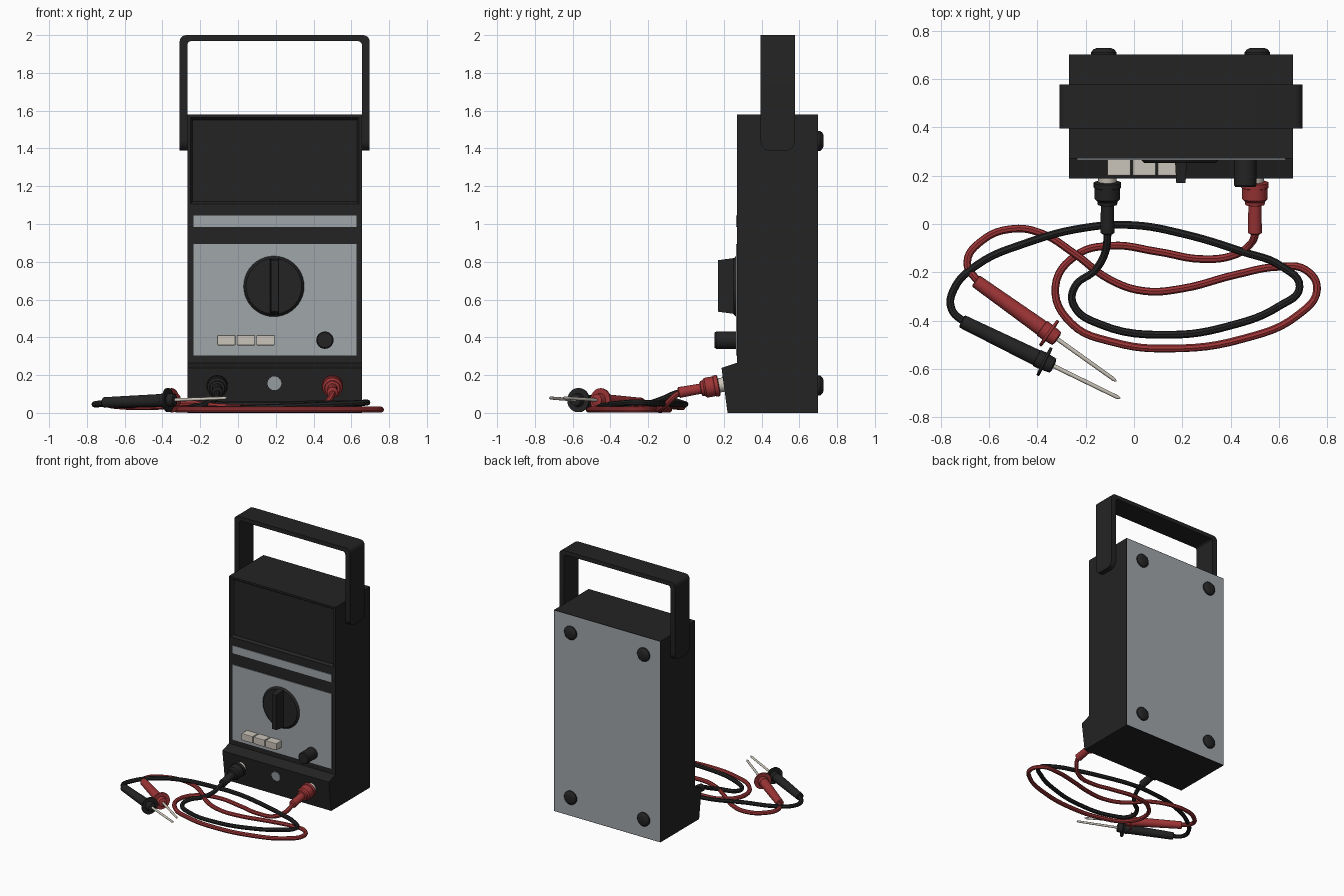
import bpy, bmesh, math
from mathutils import Vector, Matrix

if "Cube" in bpy.data.objects:
    bpy.data.objects.remove(bpy.data.objects["Cube"])


def material(name, r, g, b):
    m = bpy.data.materials.new(name)
    m.diffuse_color = (r, g, b, 1)
    m.use_nodes = True
    m.node_tree.nodes["Principled BSDF"].inputs["Base Color"].default_value = m.diffuse_color
    return m


BLACK = material("black plastic", 0.017, 0.017, 0.017)
GREY = material("grey panel", 0.35, 0.38, 0.40)
RED = material("red rubber", 0.34, 0.035, 0.037)
IVORY = material("ivory", 0.60, 0.56, 0.49)


def finish(name, bm, *mats, smooth=False):
    bmesh.ops.recalc_face_normals(bm, faces=bm.faces)
    me = bpy.data.meshes.new(name)
    bm.to_mesh(me)
    bm.free()
    for m in mats:
        me.materials.append(m)
    ob = bpy.data.objects.new(name, me)
    bpy.context.collection.objects.link(ob)
    if smooth:
        bpy.ops.object.select_all(action='DESELECT')
        ob.select_set(True)
        bpy.context.view_layer.objects.active = ob
        bpy.ops.object.shade_smooth_by_angle(angle=math.radians(35))
    return ob


def extrude(points, offset):
    """Prism from a flat outline, pushed along offset."""
    bm = bmesh.new()
    f = bm.faces.new([bm.verts.new(p) for p in points])
    r = bmesh.ops.extrude_face_region(bm, geom=[f])
    bmesh.ops.translate(bm, vec=offset,
                        verts=[v for v in r["geom"] if isinstance(v, bmesh.types.BMVert)])
    return bm


def box(name, lo, hi, mat, bevel=0.0):
    x0, y0, z0 = lo
    x1, y1, z1 = hi
    bm = extrude([(x0, y0, z0), (x1, y0, z0), (x1, y0, z1), (x0, y0, z1)], (0, y1 - y0, 0))
    if bevel:
        bmesh.ops.bevel(bm, geom=bm.edges[:], offset=bevel, segments=2, affect='EDGES', profile=0.5)
    return finish(name, bm, mat)


def turned(name, start, direction, profile, mat, sides=24):
    """Lathe (distance, radius) pairs along a direction."""
    bm = bmesh.new()
    rings = []
    for d, r in profile:
        rings.append([bm.verts.new((r * math.cos(a), r * math.sin(a), d))
                      for a in (2 * math.pi * i / sides for i in range(sides))])
    for a, b in zip(rings, rings[1:]):
        for i in range(sides):
            j = (i + 1) % sides
            bm.faces.new((a[i], a[j], b[j], b[i]))
    bm.faces.new(rings[0])
    bm.faces.new(rings[-1])
    rot = Vector(direction).to_track_quat('Z', 'Y').to_matrix().to_4x4()
    bm.transform(Matrix.Translation(start) @ rot)
    return finish(name, bm, mat, smooth=True)


def cable(name, pts, mat):
    cu = bpy.data.curves.new(name, 'CURVE')
    cu.dimensions = '3D'
    cu.bevel_depth, cu.bevel_resolution, cu.resolution_u = 0.016, 2, 6
    sp = cu.splines.new('BEZIER')
    sp.bezier_points.add(len(pts) - 1)
    for bp, p in zip(sp.bezier_points, pts):
        bp.co = p
        bp.handle_left_type = bp.handle_right_type = 'AUTO'
    tmp = bpy.data.objects.new(name + "_path", cu)
    bpy.context.collection.objects.link(tmp)
    dg = bpy.context.evaluated_depsgraph_get()
    bm = bmesh.new()
    bm.from_mesh(bpy.data.meshes.new_from_object(tmp.evaluated_get(dg)))
    bpy.data.objects.remove(tmp)
    for f in bm.faces:
        f.material_index = 0
    finish(name, bm, mat, smooth=True)


# Case: side profile extruded across, recessed screen, grey back
X0, X1 = -0.268, 0.657
profile = [(0.22, 0), (0.188, 0.238), (0.27, 0.265), (0.27, 1.09), (0.27, 1.58), (0.70, 1.58), (0.70, 0)]
bm = extrude([(X0, y, z) for y, z in profile], (X1 - X0, 0, 0))
bm.normal_update()
bmesh.ops.recalc_face_normals(bm, faces=bm.faces)
screen = [f for f in bm.faces if f.normal.y < -0.9 and f.calc_center_median().z > 1.2]
bmesh.ops.inset_region(bm, faces=screen, thickness=0.022)
bmesh.ops.inset_region(bm, faces=screen, thickness=0.018, depth=-0.02)
back = [f for f in bm.faces if f.normal.y > 0.9]
bmesh.ops.inset_region(bm, faces=back, thickness=0.005)
for f in back:
    f.material_index = 1
finish("case", bm, BLACK, GREY)

# Front plates
box("label_strip", (-0.235, 0.265, 0.985), (0.627, 0.272, 1.045), GREY)
box("control_panel", (-0.235, 0.265, 0.305), (0.627, 0.272, 0.895), GREY)

# Carrying handle: U outline with rounded corners
CX = 0.194


def arc(cx, cz, r, a0, a1, n=5):
    return [(cx + r * math.cos(math.radians(a0 + (a1 - a0) * i / n)),
             cz + r * math.sin(math.radians(a0 + (a1 - a0) * i / n))) for i in range(n + 1)]


half = [(0.503, 1.388)] + arc(0.468, 1.965, 0.035, 0, 90)
inner = [(0.462, 1.388)] + arc(0.442, 1.948, 0.02, 0, 90)
mirror = lambda pts: [(-x, z) for x, z in reversed(pts)]
outline = half + mirror(half) + [(-x, z) for x, z in inner] + inner[::-1]
bm = extrude([(CX + x, 0.395, z) for x, z in outline], (0, 0.182, 0))
ends = [e for e in bm.edges if all(v.co.z < 1.39 for v in e.verts)
        and abs(e.verts[0].co.y - e.verts[1].co.y) < 1e-4]
bmesh.ops.bevel(bm, geom=ends, offset=0.05, segments=5, affect='EDGES', profile=0.5)
finish("carrying_handle", bm, BLACK, smooth=True)

# Selector dial and its tapered grip
turned("selector_dial", (0.19, 0.272, 0.67), (0, -1, 0), [(0, 0.163), (0.008, 0.160), (0.02, 0.147)], BLACK, 40)
bm = extrude([(CX + x, 0.255, 0.672 + z) for x, z in
              [(-0.024, -0.148), (0.024, -0.148), (0.024, 0.148), (-0.024, 0.148)]], (0, -0.085, 0))
for v in bm.verts:
    if v.co.y < 0.2:
        v.co.x = CX + (v.co.x - CX) * 0.8
        v.co.z = 0.672 + (v.co.z - 0.672) * 0.92
finish("selector_grip", bm, BLACK)

# Push buttons and adjusting knob
for i in range(3):
    x = -0.11 + i * 0.104
    box(f"push_button_{i + 1}", (x, 0.2, 0.358), (x + 0.096, 0.275, 0.412), IVORY, 0.004)
turned("adjusting_knob", (0.46, 0.275, 0.385), (0, -1, 0),
       [(0, 0.046), (0.115, 0.046), (0.123, 0.04)], BLACK)

# Socket disc on the sloping foot
turned("spare_socket", (0.193, 0.203, 0.158), (0, -0.238, -0.032), [(0, 0.037), (0.009, 0.037)], GREY)

# Rear feet
for i, (x, z) in enumerate((x, z) for x in (-0.125, 0.51) for z in (0.145, 1.44)):
    turned(f"rear_foot_{i + 1}", (x, 0.698, z), (0, 1, 0),
           [(0, 0.053), (0.012, 0.053), (0.024, 0.043), (0.029, 0.032)], BLACK, 20)

# Plugs with pale collars
for label, x, mat in (("black", -0.11, BLACK), ("red", 0.5, RED)):
    s, d = (x, 0.21, 0.152), (0, -1, -0.18)
    turned(label + "_socket_collar", s, d, [(0, 0.038), (0.045, 0.038)], IVORY)
    turned(label + "_plug", s, d,
           [(0.036, 0.046), (0.04, 0.057), (0.06, 0.057), (0.062, 0.053), (0.108, 0.053), (0.118, 0.042),
            (0.132, 0.040), (0.135, 0.027), (0.25, 0.029), (0.256, 0.02)], mat)

# Leads lying on the ground
cable("red_lead", [(0.5, 0.0, 0.113), (0.5, -0.045, 0.10), (0.475, -0.09, 0.06), (0.41, -0.13, 0.025),
                   (0.28, -0.145, 0.017), (0.1, -0.115, 0.017), (-0.1, -0.09, 0.017), (-0.24, -0.13, 0.017),
                   (-0.325, -0.26, 0.017), (-0.26, -0.41, 0.017), (-0.08, -0.49, 0.017), (0.15, -0.515, 0.017),
                   (0.45, -0.475, 0.017), (0.68, -0.375, 0.017), (0.757, -0.27, 0.017), (0.71, -0.19, 0.017),
                   (0.6, -0.177, 0.017), (0.42, -0.21, 0.02), (0.2, -0.267, 0.025), (0.04, -0.277, 0.03),
                   (-0.1, -0.23, 0.035), (-0.25, -0.12, 0.05), (-0.38, -0.04, 0.035), (-0.5, -0.02, 0.03),
                   (-0.63, -0.07, 0.035), (-0.69, -0.16, 0.045), (-0.64, -0.245, 0.053)], RED)
cable("black_lead", [(-0.11, 0.0, 0.113), (-0.11, -0.05, 0.105), (-0.12, -0.12, 0.075), (-0.16, -0.19, 0.05),
                     (-0.245, -0.26, 0.03), (-0.25, -0.335, 0.02), (-0.14, -0.415, 0.02), (0.15, -0.458, 0.03),
                     (0.4, -0.42, 0.04), (0.6, -0.34, 0.05), (0.685, -0.26, 0.055), (0.61, -0.175, 0.05),
                     (0.45, -0.115, 0.05), (0.2, -0.04, 0.045), (0, -0.005, 0.045), (-0.2, -0.015, 0.05),
                     (-0.45, -0.08, 0.065), (-0.65, -0.17, 0.055), (-0.745, -0.27, 0.045),
                     (-0.755, -0.35, 0.047), (-0.69, -0.415, 0.055)], BLACK)

# Probes: handle with finger guard, then a metal pin
for label, a, b, mat in (("red", (-0.655, -0.235, 0.052), (-0.073, -0.65, 0.08), RED),
                         ("black", (-0.712, -0.402, 0.055), (-0.057, -0.722, 0.079), BLACK)):
    a, b = Vector(a), Vector(b)
    n = (b - a).length
    g = 0.52 * n
    turned(label + "_probe", a, b - a,
           [(0, 0.024), (0.004, 0.028), (g - 0.035, 0.034), (g - 0.033, 0.037), (g - 0.004, 0.037),
            (g - 0.004, 0.064), (g + 0.007, 0.064), (g + 0.007, 0.036), (g + 0.04, 0.032), (g + 0.044, 0.02)], mat)
    turned(label + "_probe_pin", a, b - a, [(g, 0.009), (n - 0.015, 0.008), (n, 0.003)], IVORY, 12)
